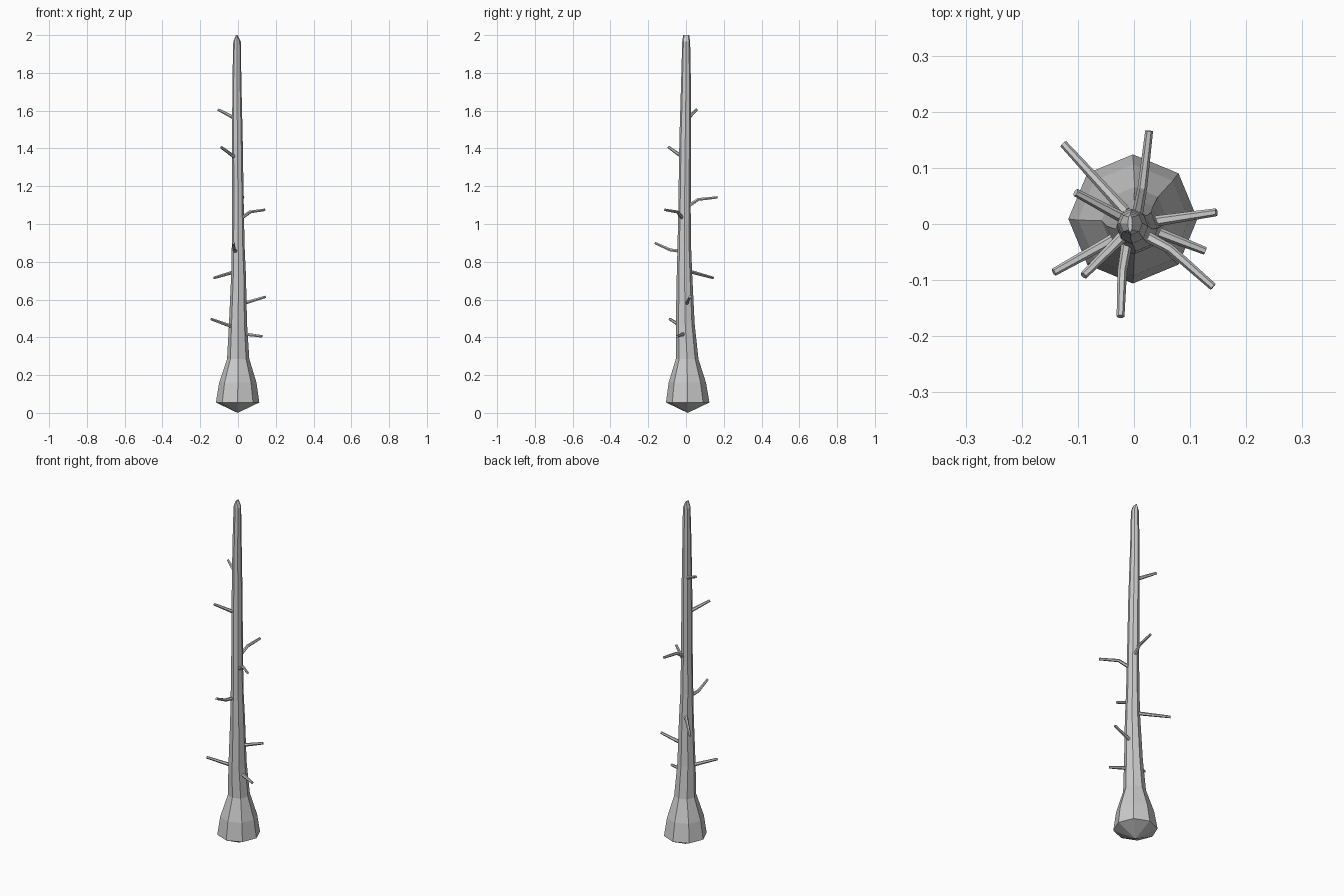
import bpy, bmesh, math
from mathutils import Vector


def make_object(name, bm):
    bmesh.ops.recalc_face_normals(bm, faces=bm.faces)
    mesh = bpy.data.meshes.new(name)
    bm.to_mesh(mesh)
    bm.free()
    ob = bpy.data.objects.new(name, mesh)
    bpy.context.collection.objects.link(ob)
    return ob


def bridge(bm, rings):
    n = len(rings[0])
    for a, b in zip(rings, rings[1:]):
        for i in range(n):
            j = (i + 1) % n
            bm.faces.new((a[i], a[j], b[j], b[i]))


# Trunk: eight-sided, flared at the foot, slightly crooked (cx, cy, z, rx, ry)
TRUNK = [
    (-0.002, 0.009, 0.055, 0.115, 0.115),
    (-0.001, 0.007, 0.16, 0.099, 0.099),
    (0.001, 0.006, 0.285, 0.059, 0.060),
    (0.000, -0.004, 0.47, 0.048, 0.050),
    (0.003, -0.008, 0.73, 0.039, 0.041),
    (0.001, -0.009, 0.88, 0.034, 0.036),
    (0.000, -0.008, 1.07, 0.031, 0.033),
    (-0.003, -0.004, 1.45, 0.028, 0.031),
    (-0.006, 0.000, 1.75, 0.024, 0.026),
    (-0.005, 0.001, 1.965, 0.020, 0.021),
    (-0.007, 0.001, 2.0, 0.004, 0.016),
]
bm = bmesh.new()
rings = []
for cx, cy, z, rx, ry in TRUNK:
    rings.append([bm.verts.new((cx + rx * math.cos(i * math.pi / 4),
                                cy + ry * math.sin(i * math.pi / 4), z))
                  for i in range(8)])
bridge(bm, rings)
bm.faces.new(rings[-1])
# Pointed underside
root = bm.verts.new((-0.002, 0.009, 0))
for i in range(8):
    bm.faces.new((root, rings[0][i], rings[0][(i + 1) % 8]))
make_object("trunk", bm)


# Branch stubs: tapered six-sided tubes along short paths
def branch(name, path, r0=0.010, r1=0.007, sides=6):
    pts = [Vector(p) for p in path]
    bm = bmesh.new()
    rings = []
    for k, p in enumerate(pts):
        d = (pts[min(k + 1, len(pts) - 1)] - pts[max(k - 1, 0)]).normalized()
        u = d.cross(Vector((0, 0, 1))).normalized()
        v = u.cross(d)
        r = r0 + (r1 - r0) * k / (len(pts) - 1)
        rings.append([bm.verts.new(p + r * (u * math.cos(2 * math.pi * i / sides)
                                            + v * math.sin(2 * math.pi * i / sides)))
                      for i in range(sides)])
    bridge(bm, rings)
    bm.faces.new(rings[0])
    bm.faces.new(rings[-1])
    make_object(name, bm)


BRANCHES = [
    [(0.030, -0.010, 0.418), (0.127, -0.048, 0.405)],
    [(-0.025, -0.020, 0.455), (-0.143, -0.086, 0.497)],
    [(0.025, 0.003, 0.578), (0.147, 0.021, 0.615)],
    [(-0.015, 0.022, 0.748), (-0.126, 0.143, 0.715)],
    [(-0.012, -0.030, 0.856), (-0.021, -0.085, 0.863), (-0.024, -0.165, 0.900)],
    [(0.015, -0.018, 1.030), (0.065, -0.045, 1.064), (0.141, -0.112, 1.075)],
    [(0.005, 0.012, 1.095), (0.015, 0.065, 1.130), (0.027, 0.166, 1.141)],
    [(-0.018, -0.020, 1.355), (-0.090, -0.092, 1.407)],
    [(-0.018, 0.010, 1.560), (-0.104, 0.056, 1.605)],
]
for n, path in enumerate(BRANCHES, 1):
    branch(f"branch_{n}", path)
